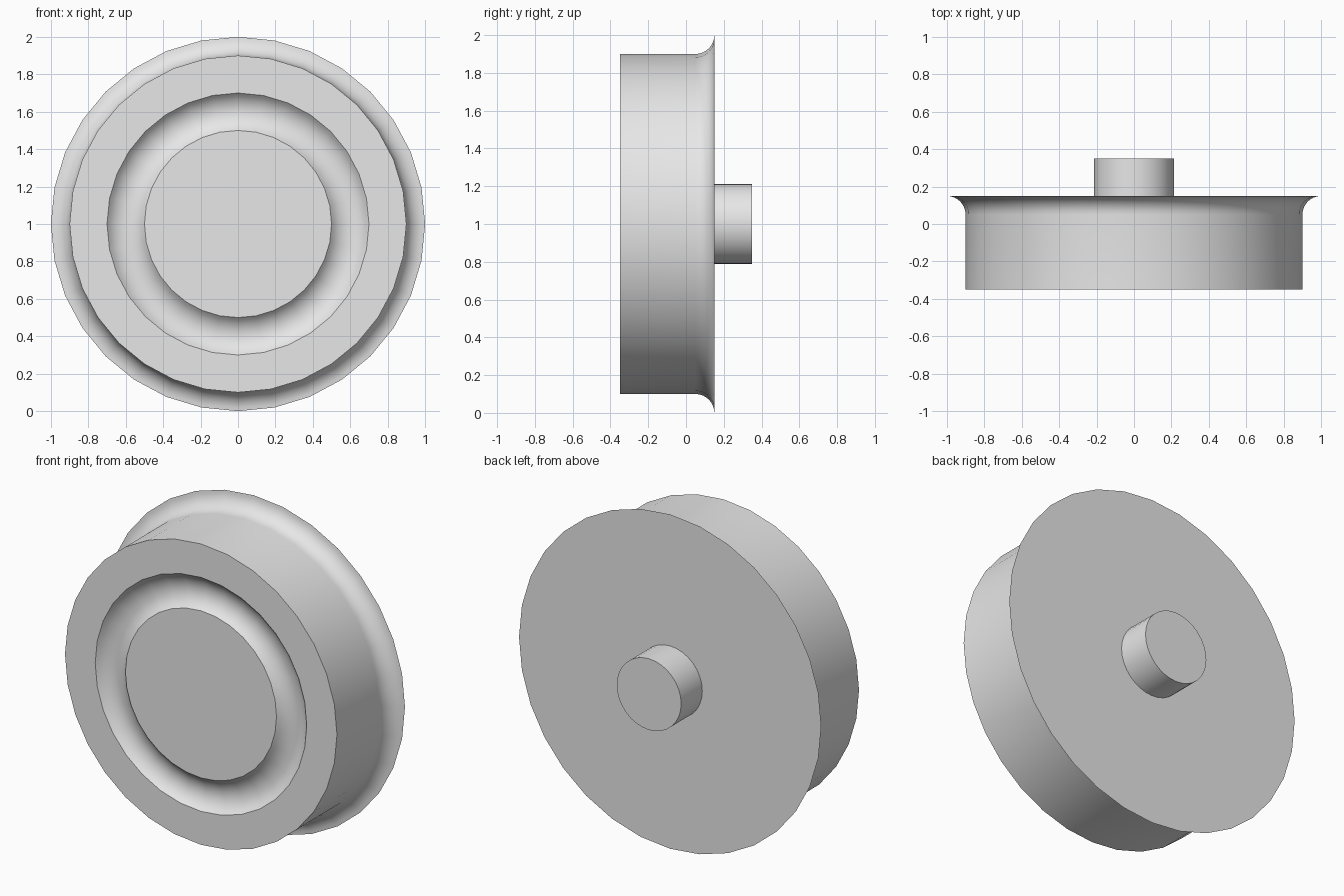
import bpy, bmesh
from math import sin, cos, pi, radians, atan2
from mathutils import Vector

cube = bpy.data.objects.get("Cube")
if cube:
    bpy.data.objects.remove(cube, do_unlink=True)

SIDES = 32
AXLE = Vector((0, 0, 1))

metal = bpy.data.materials.new("light_grey")
metal.use_nodes = True
grey = (0.8, 0.8, 0.8, 1)
metal.diffuse_color = grey
for node in metal.node_tree.nodes:
    if node.type == 'BSDF_PRINCIPLED':
        node.inputs["Base Color"].default_value = grey


def lathe(name, profile):
    """Turn a profile of (radius, y) points round the axle."""
    bm = bmesh.new()
    verts = [bm.verts.new(AXLE + Vector((0, y, r))) for r, y in profile]
    edges = [bm.edges.new(pair) for pair in zip(verts, verts[1:])]
    bmesh.ops.spin(bm, geom=verts + edges, cent=AXLE, axis=(0, 1, 0),
                   angle=2 * pi, steps=SIDES, use_duplicate=False)
    bmesh.ops.remove_doubles(bm, verts=bm.verts, dist=1e-4)
    bmesh.ops.recalc_face_normals(bm, faces=bm.faces)
    mesh = bpy.data.meshes.new(name)
    bm.to_mesh(mesh)
    bm.free()
    mesh.materials.append(metal)
    obj = bpy.data.objects.new(name, mesh)
    bpy.context.collection.objects.link(obj)
    bpy.ops.object.select_all(action='DESELECT')
    obj.select_set(True)
    bpy.context.view_layer.objects.active = obj
    bpy.ops.object.shade_smooth_by_angle(angle=radians(30))
    return obj


def arc(r, y, radius, start, end, steps):
    """Points of an arc, angle measured from +y towards larger radius."""
    angles = [start + (end - start) * i / steps for i in range(steps + 1)]
    return [(r + radius * sin(a), y + radius * cos(a)) for a in angles]


front, back = -0.35, 0.15

# Shallow round groove in the front face
half, depth = 0.1, 0.05
groove_radius = (half ** 2 + depth ** 2) / (2 * depth)
spread = atan2(half, groove_radius - depth)
groove = arc(0.6, front - groove_radius + depth, groove_radius, -spread, spread, 10)

# Hollow curve from the tread out to the thin flange rim
flange = arc(1.0, back - 0.1, 0.1, -pi / 2, 0, 8)

lathe("wheel", [(0, front)] + groove + [(0.9, front)] + flange + [(0, back)])

# Axle stub on the back
lathe("axle_stub", [(0, 0.1), (0.213, 0.1), (0.213, 0.35), (0, 0.35)])
